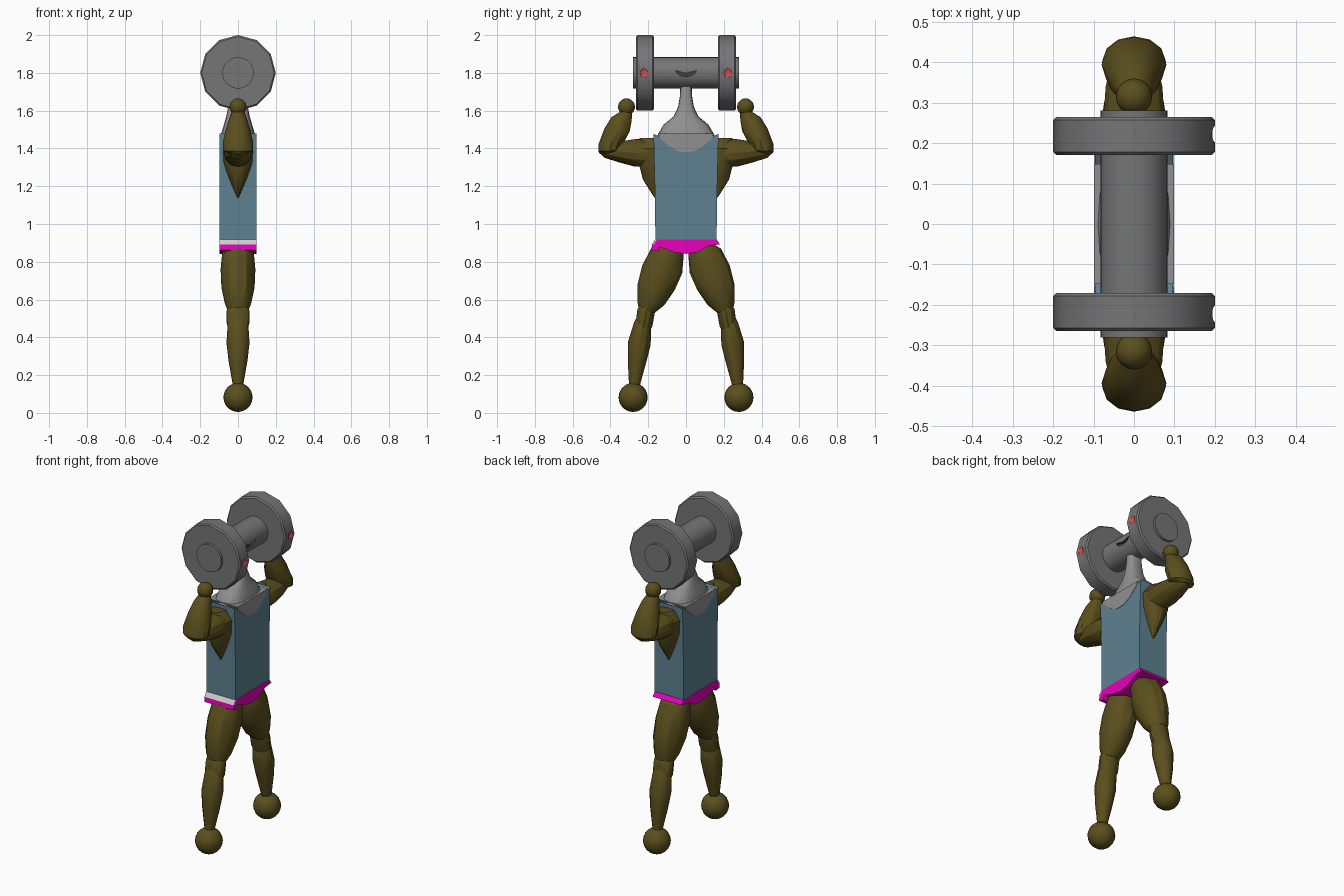
import bpy, bmesh, math
from mathutils import Vector, Matrix


def material(name, rgb):
    m = bpy.data.materials.new(name)
    m.diffuse_color = (*rgb, 1)
    return m


SKIN = material("skin", (0.105, 0.078, 0.012))
SHIRT = material("shirt_blue", (0.11, 0.22, 0.28))
PINK = material("brief_pink", (0.8, 0.0, 0.5))
STEEL = material("steel", (0.18, 0.18, 0.18))
NECK = material("neck_grey", (0.28, 0.28, 0.28))
RED = material("eye_red", (0.6, 0.08, 0.07))
DARK = material("mouth_dark", (0.05, 0.05, 0.05))


def finish(name, bm, mat=None, angle=None):
    bmesh.ops.recalc_face_normals(bm, faces=bm.faces[:])
    me = bpy.data.meshes.new(name)
    bm.to_mesh(me)
    bm.free()
    ob = bpy.data.objects.new(name, me)
    bpy.context.collection.objects.link(ob)
    if mat:
        me.materials.append(mat)
    if angle:
        bpy.ops.object.select_all(action='DESELECT')
        ob.select_set(True)
        bpy.context.view_layer.objects.active = ob
        bpy.ops.object.shade_smooth_by_angle(angle=math.radians(angle))
    return ob


def loft(name, rings, mat, side=1, n=12, power=1.0, angle=30):
    """Each ring: two outline points (y, z, y, z) plus half-width in x."""
    bm = bmesh.new()
    loops = []
    sgn = lambda v: math.copysign(abs(v) ** power, v)
    for y1, z1, y2, z2, rx in rings:
        c = Vector((0, (y1 + y2) / 2, (z1 + z2) / 2))
        h = Vector((0, (y1 - y2) / 2, (z1 - z2) / 2))
        loop = []
        for i in range(n):
            t = 2 * math.pi * i / n
            p = c + h * sgn(math.cos(t)) + Vector((rx * sgn(math.sin(t)), 0, 0))
            loop.append(bm.verts.new((p.x, p.y * side, p.z)))
        loops.append(loop)
    for a, b in zip(loops, loops[1:]):
        for i in range(n):
            j = (i + 1) % n
            bm.faces.new((a[i], a[j], b[j], b[i]))
    bm.faces.new(loops[0])
    bm.faces.new(loops[-1])
    return finish(name, bm, mat, angle)


def prism(name, outline, x0, x1, mat):
    """Extrude a (y, z) outline along x."""
    bm = bmesh.new()
    f = bm.faces.new([bm.verts.new((x0, y, z)) for y, z in outline])
    ext = bmesh.ops.extrude_face_region(bm, geom=[f])
    verts = [v for v in ext["geom"] if isinstance(v, bmesh.types.BMVert)]
    bmesh.ops.translate(bm, vec=(x1 - x0, 0, 0), verts=verts)
    return finish(name, bm, mat)


def ball(name, loc, scale, mat, n=16):
    bm = bmesh.new()
    bmesh.ops.create_uvsphere(bm, u_segments=n, v_segments=n // 2 + 2, radius=1)
    bmesh.ops.scale(bm, vec=scale, verts=bm.verts)
    bmesh.ops.translate(bm, vec=loc, verts=bm.verts)
    return finish(name, bm, mat, 30)


def disc(name, y0, y1, r, n, bevel=0):
    bm = bmesh.new()
    bmesh.ops.create_cone(bm, cap_ends=True, segments=n, radius1=r, radius2=r, depth=y1 - y0,
                          matrix=Matrix.Translation((0, (y0 + y1) / 2, 1.8)) @ Matrix.Rotation(math.pi / 2, 4, 'X'))
    if bevel:
        rim = [e for e in bm.edges if abs(e.verts[0].co.y - e.verts[1].co.y) < 1e-4]
        bmesh.ops.bevel(bm, geom=rim, offset=bevel, segments=1, affect='EDGES')
    return finish(name, bm, STEEL, 35)


def carve(ob, cutter):
    cutter.hide_render = True
    cutter.hide_viewport = True
    mod = ob.modifiers.new("carve", 'BOOLEAN')
    mod.operation = 'DIFFERENCE'
    mod.solver = 'EXACT'
    mod.material_mode = 'TRANSFER'
    mod.object = cutter


# dumbbell head: bar with a carved smile
bar = disc("head_bar", -0.28, 0.28, 0.083, 32)
smile = [(0.055, 1.812), (0, 1.798), (-0.055, 1.812), (-0.045, 1.795), (-0.025, 1.784),
         (0, 1.780), (0.025, 1.784), (0.045, 1.795)]
carve(bar, prism("mouth_cutter", smile, 0.068, 0.12, DARK))

for s, tag in ((1, "left"), (-1, "right")):
    # weight plates with red eye sockets
    y0, y1 = sorted((s * 0.17, s * 0.265))
    plate = disc("plate_" + tag, y0, y1, 0.2, 12, 0.008)
    carve(plate, ball("eye_cutter_" + tag, (0.2, s * 0.222, 1.8), (0.012, 0.02, 0.028), RED))

    # chest side muscle and upper arm
    loft("side_muscle_" + tag, [
        (0.15, 1.14, 0.168, 1.14, 0.005), (0.10, 1.235, 0.228, 1.235, 0.045),
        (0.10, 1.32, 0.25, 1.32, 0.075), (0.10, 1.40, 0.258, 1.40, 0.08),
        (0.12, 1.455, 0.245, 1.455, 0.04)], SKIN, s)
    loft("upper_arm_" + tag, [
        (0.13, 1.43, 0.13, 1.30, 0.05), (0.20, 1.45, 0.20, 1.30, 0.075),
        (0.265, 1.45, 0.275, 1.305, 0.075), (0.33, 1.44, 0.35, 1.325, 0.07),
        (0.41, 1.43, 0.43, 1.35, 0.05), (0.44, 1.40, 0.45, 1.37, 0.02)], SKIN, s)
    # forearm and fist
    loft("forearm_" + tag, [
        (0.285, 1.60, 0.340, 1.60, 0.032), (0.288, 1.545, 0.395, 1.565, 0.048),
        (0.298, 1.49, 0.432, 1.505, 0.065), (0.325, 1.44, 0.462, 1.425, 0.08),
        (0.345, 1.39, 0.464, 1.385, 0.078), (0.39, 1.36, 0.455, 1.37, 0.03)], SKIN, s)
    ball("fist_" + tag, (0, s * 0.315, 1.62), (0.045,) * 3, SKIN)

    # legs and feet
    loft("thigh_" + tag, [
        (0.03, 0.89, 0.15, 0.89, 0.07), (0.012, 0.84, 0.185, 0.87, 0.083),
        (0.020, 0.74, 0.232, 0.78, 0.092), (0.06, 0.65, 0.257, 0.68, 0.088),
        (0.115, 0.57, 0.258, 0.59, 0.07), (0.165, 0.53, 0.245, 0.53, 0.05)], SKIN, s)
    loft("knee_" + tag, [
        (0.155, 0.57, 0.225, 0.59, 0.05), (0.165, 0.53, 0.257, 0.55, 0.06),
        (0.178, 0.46, 0.265, 0.49, 0.06), (0.20, 0.41, 0.27, 0.43, 0.045)], SKIN, s)
    loft("calf_" + tag, [
        (0.205, 0.50, 0.255, 0.52, 0.03), (0.185, 0.45, 0.275, 0.48, 0.055),
        (0.187, 0.36, 0.306, 0.38, 0.061), (0.21, 0.27, 0.308, 0.28, 0.05),
        (0.243, 0.15, 0.302, 0.15, 0.028), (0.26, 0.10, 0.30, 0.10, 0.02)], SKIN, s)
    ball("foot_" + tag, (0, s * 0.28, 0.082), (0.077,) * 3, SKIN, 20)

# neck flaring into the shoulders
loft("neck", [(-0.16, 1.44, 0.16, 1.44, 0.096), (-0.148, 1.475, 0.148, 1.475, 0.09),
              (-0.12, 1.525, 0.12, 1.525, 0.075), (-0.065, 1.57, 0.065, 1.57, 0.062),
              (-0.042, 1.62, 0.042, 1.62, 0.052), (-0.032, 1.68, 0.032, 1.68, 0.045),
              (-0.03, 1.75, 0.03, 1.75, 0.042)], NECK, n=16, power=0.7)
# bare chest inside the shirt neckline, front and back
prism("chest", [(-0.148, 1.478), (-0.135, 1.45), (-0.08, 1.405), (-0.03, 1.38),
                (0.03, 1.38), (0.08, 1.405), (0.135, 1.45), (0.148, 1.478)], -0.099, 0.099, NECK)
# tank top
prism("shirt", [(-0.162, 0.91), (0.162, 0.91), (0.165, 1.2), (0.172, 1.478), (0.148, 1.465),
                (-0.148, 1.465), (-0.172, 1.478), (-0.165, 1.2)], -0.097, 0.097, SHIRT)
# briefs with a grey waistband on one side
prism("briefs", [(-0.162, 0.918), (-0.18, 0.89), (-0.183, 0.862), (-0.15, 0.855), (-0.14, 0.878),
                 (-0.06, 0.85), (0, 0.842), (0.06, 0.85), (0.12, 0.885), (0.18, 0.892),
                 (0.162, 0.918)], -0.098, 0.098, PINK)
prism("waistband", [(-0.155, 0.918), (-0.164, 0.918), (-0.182, 0.892), (-0.17, 0.892)],
      -0.0985, 0.0985, None)
